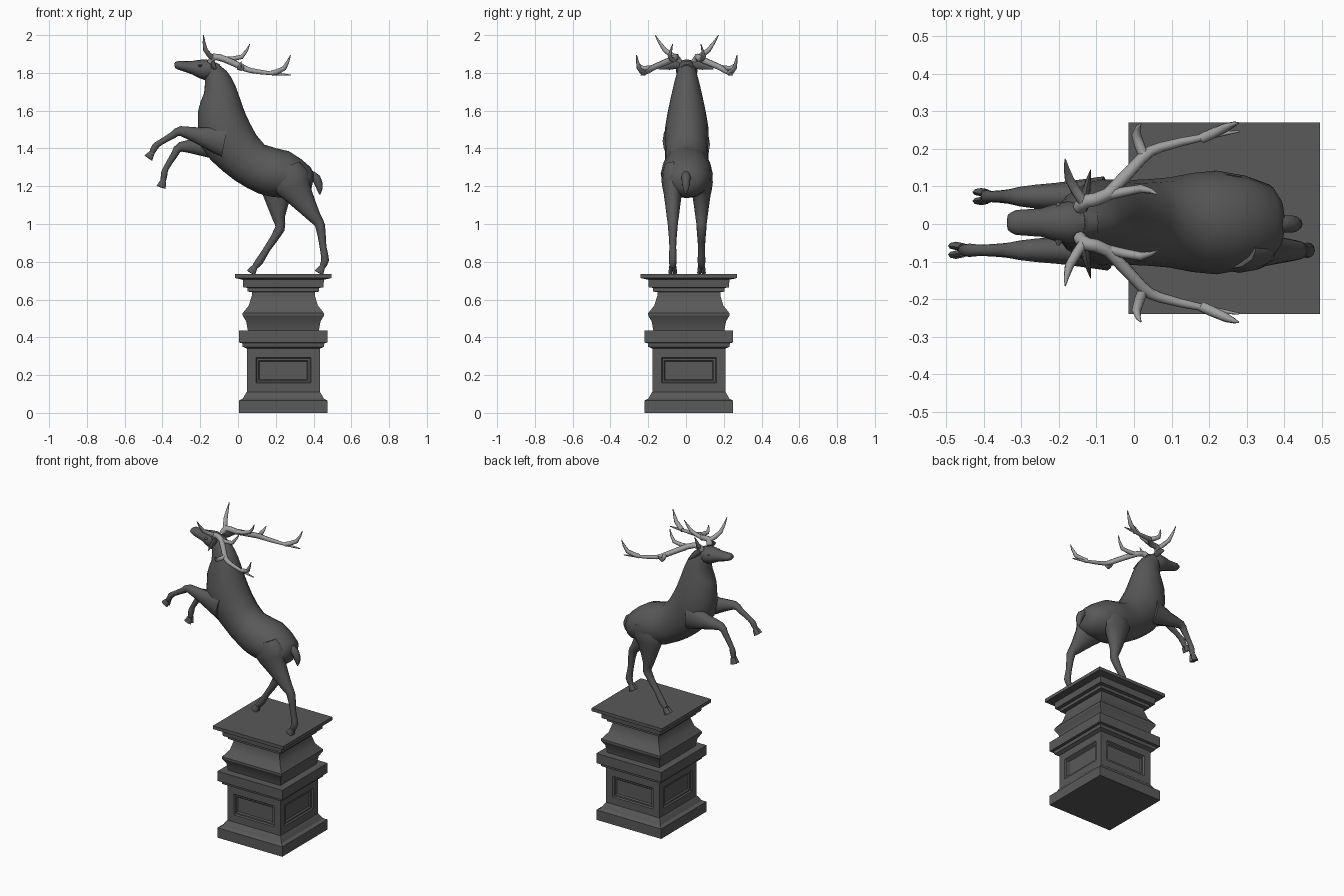
import bpy, bmesh
from math import sin, cos, pi, radians
from mathutils import Vector

if "Cube" in bpy.data.objects:
    bpy.data.objects.remove(bpy.data.objects["Cube"])


def material(name, g):
    m = bpy.data.materials.new(name)
    m.diffuse_color = (g, g, g, 1)
    m.use_nodes = True
    m.node_tree.nodes["Principled BSDF"].inputs["Base Color"].default_value = m.diffuse_color
    return m


DARK = material("dark_bronze", 0.1)
PALE = material("pale_antler", 0.35)
CX, CY = 0.24, 0.015


def finish(name, bm, mat, angle):
    bmesh.ops.recalc_face_normals(bm, faces=bm.faces)
    me = bpy.data.meshes.new(name)
    bm.to_mesh(me)
    bm.free()
    me.materials.append(mat)
    ob = bpy.data.objects.new(name, me)
    bpy.context.collection.objects.link(ob)
    bpy.ops.object.select_all(action='DESELECT')
    ob.select_set(True)
    bpy.context.view_layer.objects.active = ob
    bpy.ops.object.shade_smooth_by_angle(angle=radians(angle))


def skin(rings):
    """Bridge rings of points into a capped bmesh; returns the rows of faces too."""
    bm = bmesh.new()
    vs = [[bm.verts.new(p) for p in r] for r in rings]
    n = len(vs[0])
    rows = [[bm.faces.new((a[i], a[(i + 1) % n], b[(i + 1) % n], b[i])) for i in range(n)]
            for a, b in zip(vs, vs[1:])]
    bm.faces.new(vs[0])
    bm.faces.new(vs[-1])
    return bm, rows


def refine(keys):
    """Insert one smooth in-between value tuple between each pair of keys."""
    out = []
    for i in range(len(keys) - 1):
        a, b, c, d = keys[max(i - 1, 0)], keys[i], keys[i + 1], keys[min(i + 2, len(keys) - 1)]
        out += [b, tuple((9 * (q + r) - p - s) / 16 for p, q, r, s in zip(a, b, c, d))]
    return out + [keys[-1]]


def ellipse(c, u, v, n):
    return [c + u * cos(2 * pi * i / n) + v * sin(2 * pi * i / n) for i in range(n)]


def trunk(name, sections, n=16):
    """Loft from (top x, top z, bottom x, bottom z, half width) sections."""
    rings = []
    for tx, tz, bx, bz, w in refine(sections):
        t, b = Vector((tx, 0.004, tz)), Vector((bx, 0.004, bz))
        rings.append(ellipse((t + b) / 2, (t - b) / 2, Vector((0, w, 0)), n))
    finish(name, skin(rings)[0], DARK, 60)


def limb(name, path, mat=DARK, n=10, ref=(0, 1, 0), flat=None):
    """Tapered tube through (x, y, z, radius); flat maps a radius to the one along ref."""
    path = refine(path)
    pts = [Vector(p[:3]) for p in path]
    rings = []
    for i, p in enumerate(path):
        t = (pts[min(i + 1, len(pts) - 1)] - pts[max(i - 1, 0)]).normalized()
        r = Vector(ref)
        v = (r - t * t.dot(r)).normalized()
        rings.append(ellipse(pts[i], t.cross(v) * p[3], v * (flat(p[3]) if flat else p[3]), n))
    finish(name, skin(rings)[0], mat, 55)


# Pedestal: square moulding profile with recessed panels on all four sides
profile = [(.235, 0), (.235, .065), (.215, .075), (.198, .105), (.193, .11), (.193, .34),
           (.215, .35), (.218, .37), (.235, .372), (.235, .435), (.188, .436), (.197, .485),
           (.215, .515), (.215, .528), (.182, .57), (.167, .62), (.167, .64), (.19, .642),
           (.19, .662), (.212, .664), (.215, .705), (.255, .714), (.255, .735)]
corners = ((-1, -1), (1, -1), (1, 1), (-1, 1))
bm, rows = skin([[Vector((CX + sx * h, CY + sy * h, z)) for sx, sy in corners] for h, z in profile])
bmesh.ops.recalc_face_normals(bm, faces=bm.faces)
for thick, depth in ((.047, 0), (.006, -.008), (.009, 0), (.006, -.008)):
    bmesh.ops.inset_individual(bm, faces=rows[4], thickness=thick, depth=depth, use_even_offset=True)
finish("pedestal", bm, DARK, 25)

# Body and neck, then head
trunk("body", [(.402, 1.25, .39, 1.19, .03), (.385, 1.3, .34, 1.14, .1), (.27, 1.385, .17, 1.145, .138),
               (.14, 1.42, .05, 1.19, .12), (.065, 1.53, -.08, 1.28, .113), (.026, 1.62, -.195, 1.41, .114),
               (-.015, 1.735, -.211, 1.6, .085), (-.06, 1.81, -.18, 1.69, .065),
               (-.13, 1.862, -.175, 1.775, .045)])
trunk("head", [(-.095, 1.845, -.11, 1.775, .035), (-.17, 1.872, -.178, 1.762, .058),
               (-.25, 1.862, -.243, 1.792, .039), (-.318, 1.863, -.308, 1.814, .034),
               (-.338, 1.85, -.333, 1.826, .02)], 14)

# Ears, eyes and antlers, mirrored; antler parts are (reference axis, base radius, points)
Y, X, Z = (0, 1, 0), (1, 0, 0), (0, 0, 1)
antler = {
    "beam": (Y, .018, [(-.145, .04, 1.855), (-.125, .058, 1.885), (-.07, .075, 1.872), (.02, .17, 1.832),
                       (.07, .2, 1.812), (.19, .228, 1.796), (.28, .243, 1.788)]),
    "brow_tine": (X, .014, [(-.135, .055, 1.88), (-.172, .115, 1.92), (-.183, .168, 2)]),
    "inner_tine": (Y, .013, [(-.07, .072, 1.872), (.02, .09, 1.885), (.062, .075, 1.952)]),
    "outer_tine": (X, .014, [(.025, .18, 1.828), (.006, .235, 1.825), (.018, .264, 1.86)]),
    "rear_tine": (Y, .014, [(.18, .224, 1.798), (.245, .253, 1.825), (.278, .266, 1.895)]),
}
for s, side in ((1, "left"), (-1, "right")):
    limb("ear_" + side, [(-.135, s * .035, 1.845, .01), (-.127, s * .09, 1.838, .011),
                         (-.115, s * .145, 1.82, .001)], n=8, ref=Z, flat=lambda r: r * 2)
    limb("eye_" + side, [(-.2, s * .042, 1.838, .012), (-.202, s * .057, 1.838, .004)], n=8, ref=Z,
         flat=lambda r: r * .7)
    for part, (ref, r, pts) in antler.items():
        last = len(pts) - 1
        limb(f"antler_{part}_{side}", [(x, .004 + s * y, z, r * (1 - .85 * (i / last) ** 3))
                                       for i, (x, y, z) in enumerate(pts)], PALE, 8, ref)

# Legs: side-view joints ending at the hoof tip; front and hind pairs share their thickness
FRONT = (.09, .046, .026, .019, .015, .018, .014)
HIND = (.08, .105, .075, .033, .026, .018, .021, .016)
legs = {
    "front_leg_right": (-.07, FRONT, [(-.07, 1.44), (-.2, 1.465), (-.305, 1.492), (-.345, 1.47),
                                      (-.41, 1.432), (-.438, 1.41), (-.455, 1.377), (-.475, 1.345)]),
    "front_leg_left": (.073, FRONT, [(-.08, 1.42), (-.21, 1.41), (-.305, 1.408), (-.335, 1.37),
                                     (-.38, 1.297), (-.39, 1.268), (-.395, 1.23), (-.407, 1.19)]),
    "hind_leg_right": (-.07, HIND, [(.25, 1.3), (.28, 1.23), (.32, 1.16), (.41, 1.03), (.435, .99),
                                    (.45, .88), (.461, .81), (.447, .775), (.428, .737)]),
    "hind_leg_left": (.082, HIND, [(.25, 1.3), (.215, 1.22), (.208, 1.15), (.215, 1.03), (.222, .975),
                                   (.155, .87), (.115, .805), (.09, .775), (.068, .737)]),
}
for name, (y, radii, joints) in legs.items():
    limb(name, [(x, y, z, r) for (x, z), r in zip(joints, radii)], n=12,
         flat=lambda r: min(r, .018 + .4 * r))
    # Cloven hoof: two toes side by side
    (px, pz), (hx, hz) = joints[-2:]
    for k in (-1, 1):
        limb(name + "_hoof", [(px, y + k * .008, pz, .015), (hx, y + k * .012, hz + .004, .025)], n=8,
             flat=lambda r: .011)

# Tail
limb("tail", [(.375, 0, 1.265, .022), (.415, 0, 1.24, .024), (.432, 0, 1.19, .017), (.432, 0, 1.155, .002)])
